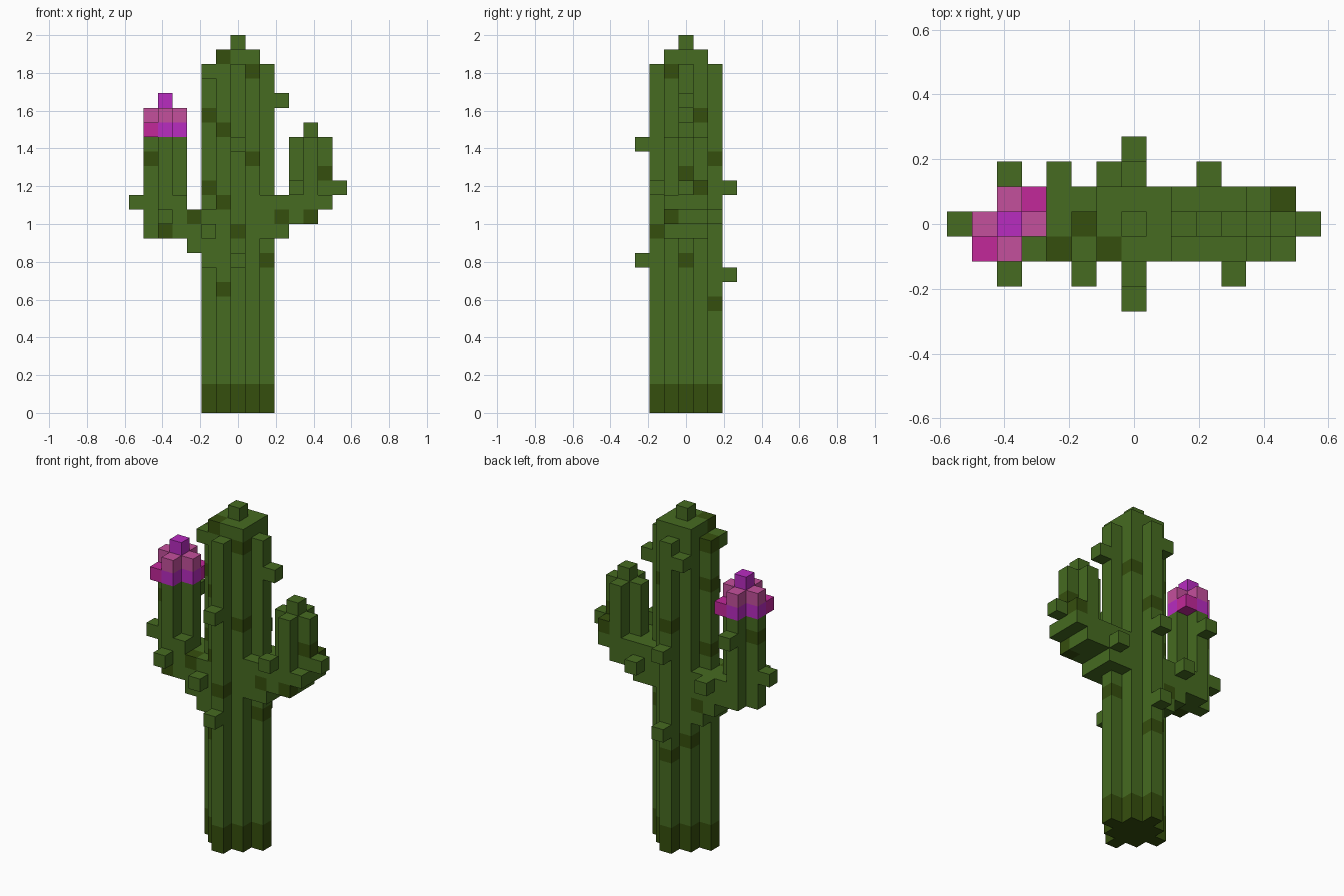
import bpy
import bmesh
from mathutils import Vector

if "Cube" in bpy.data.objects:
    bpy.data.objects.remove(bpy.data.objects["Cube"], do_unlink=True)

V = 2 / 26  # edge length of one block


def material(name, rgb):
    m = bpy.data.materials.new(name)
    m.use_nodes = True
    m.diffuse_color = (*rgb, 1)
    bsdf = next(n for n in m.node_tree.nodes if n.type == 'BSDF_PRINCIPLED')
    bsdf.inputs["Base Color"].default_value = (*rgb, 1)
    return m


MATS = [material("cactus_green", (0.061, 0.147, 0.015)),
        material("dark_olive", (0.036, 0.077, 0.004)),
        material("petal_pink", (0.552, 0.080, 0.332)),
        material("petal_hot_pink", (0.539, 0.021, 0.323)),
        material("petal_purple", (0.479, 0.025, 0.527))]
GREEN, OLIVE, PINK, HOT, PURPLE = range(5)

grid = {}  # block position -> (part, colour)


def fill(part, xs, ys, zs, colour=GREEN):
    """Fill an inclusive range of blocks that are still free."""
    for x in range(xs[0], xs[1] + 1):
        for y in range(ys[0], ys[1] + 1):
            for z in range(zs[0], zs[1] + 1):
                grid.setdefault((x, y, z), (part, colour))


def column(part, x, y, z0, z1, colour=GREEN):
    fill(part, (x, x), (y, y), (z0, z1), colour)


def plus(part, cx, z0, z1, colour=GREEN):
    """Upright column with a plus-shaped section."""
    for dx, dy in ((0, 0), (1, 0), (-1, 0), (0, 1), (0, -1)):
        column(part, cx + dx, dy, z0, z1, colour)


# Ribbed trunk with a dark foot and a stepped crown
for z0, z1, colour in ((0, 1, OLIVE), (2, 23, GREEN)):
    fill("trunk", (-1, 1), (-1, 1), (z0, z1), colour)
    for x, y in ((2, 0), (-2, 0), (0, 2), (0, -2)):
        column("trunk", x, y, z0, z1, colour)
fill("trunk", (-1, 1), (-1, 1), (24, 24))
column("trunk", 0, 0, 25, 25)

# Left arm (+x): stepped shoulder, then an upright plus
fill("left_arm", (2, 3), (-1, 1), (12, 14))
fill("left_arm", (4, 5), (-1, 1), (13, 14))
fill("left_arm", (6, 6), (-1, 1), (14, 14))
column("left_arm", 6, 1, 15, 15)
plus("left_arm", 5, 15, 18)
column("left_arm", 5, 0, 19, 19)

# Right arm (-x)
for x, bottom in ((-2, 10), (-3, 11), (-4, 12), (-5, 12)):
    fill("right_arm", (x, x), (-1, 1), (bottom, 13))
column("right_arm", -4, -1, 14, 14)
plus("right_arm", -5, 12, 18)

# Flower on the right arm
plus("flower", -5, 19, 19, PURPLE)
column("flower", -6, -1, 19, 19, HOT)
column("flower", -4, 1, 19, 19, HOT)
plus("flower", -5, 20, 20, PINK)
column("flower", -5, 0, 21, 21, PURPLE)

# Single-block spines
SPINES = ((0, -3, 18), (0, -3, 10), (0, 3, 15), (0, 3, 9), (3, 0, 21),
          (-2, -1, 23), (-1, 2, 22), (-2, -2, 12), (4, -2, 15), (3, 2, 13),
          (7, 0, 15), (-7, 0, 14), (-5, -2, 13), (-5, 2, 17), (-3, 2, 13))
for x, y, z in SPINES:
    column("spines", x, y, z, z)

# Dark blotches
BLOTCHES = ((-1, -1, 24), (1, -1, 23), (-2, 0, 23), (-2, 0, 20), (1, 1, 20),
            (-1, -1, 19), (1, -1, 17), (0, 2, 17), (-2, 0, 15), (-1, -1, 14),
            (0, -2, 12), (2, 0, 10), (-1, -1, 8), (-1, 1, 8), (0, 2, 7),
            (-2, 1, 11), (-3, -1, 13), (-5, -1, 12), (-6, 0, 17),
            (3, -1, 13), (5, -1, 13), (6, 0, 16), (6, 1, 15))
for p in BLOTCHES:
    if p in grid:
        grid[p] = (grid[p][0], OLIVE)


def build(part):
    """Mesh the outer faces of every block in a part."""
    bm = bmesh.new()
    corners = {}

    def corner(c):
        key = tuple(round(v * 2) for v in c)
        if key not in corners:
            corners[key] = bm.verts.new(c * V)
        return corners[key]

    for pos, (name, colour) in grid.items():
        if name != part:
            continue
        centre = Vector(pos) + Vector((0, 0, 0.5))
        for axis in range(3):
            for sign in (1, -1):
                n = Vector((0, 0, 0))
                n[axis] = sign
                if tuple(int(a + b) for a, b in zip(pos, n)) in grid:
                    continue
                u = Vector((0, 0, 0))
                u[(axis + 1) % 3] = 1
                w = n.cross(u)
                face = bm.faces.new([corner(centre + (n + u * a + w * b) / 2)
                                     for a, b in ((-1, -1), (1, -1), (1, 1), (-1, 1))])
                face.material_index = colour
    mesh = bpy.data.meshes.new(part)
    bm.to_mesh(mesh)
    bm.free()
    for m in MATS:
        mesh.materials.append(m)
    bpy.context.collection.objects.link(bpy.data.objects.new(part, mesh))


for part in ("trunk", "left_arm", "right_arm", "flower", "spines"):
    build(part)
